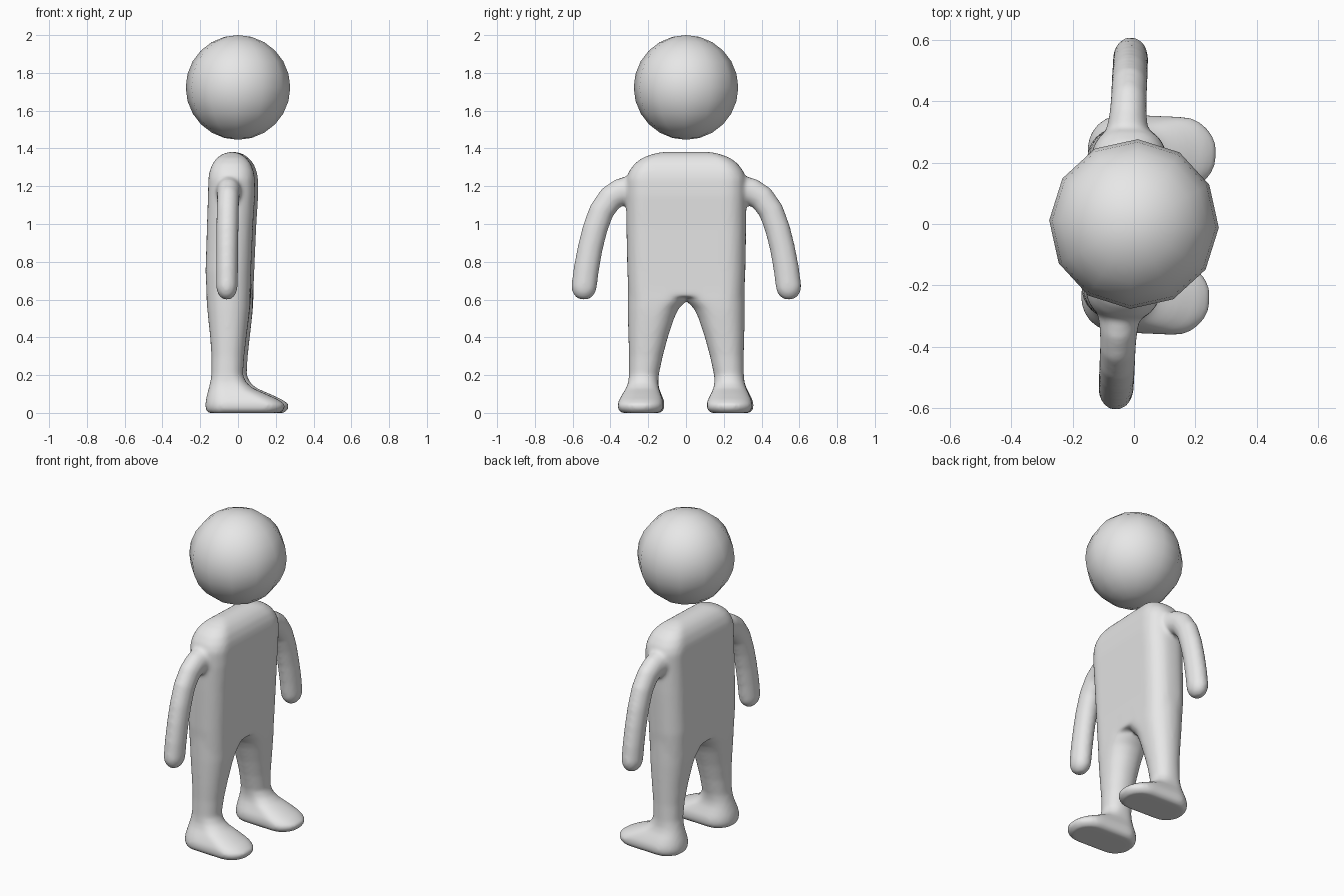
import bpy, bmesh, math
from mathutils import Vector

if "Cube" in bpy.data.objects:
    bpy.data.objects.remove(bpy.data.objects["Cube"])

TURN = math.radians(-2.5)  # whole figure is turned slightly about z

grey = bpy.data.materials.new("light grey")
grey.diffuse_color = (0.8, 0.8, 0.8, 1)
grey.use_nodes = True
grey.node_tree.nodes["Principled BSDF"].inputs["Base Color"].default_value = grey.diffuse_color


def stadium(x0, x1, y0, y1, z, k=0.95, n=7):
    """Horizontal rounded rectangle; k is corner radius over the shorter half side."""
    cx, cy, hx, hy = (x0 + x1) / 2, (y0 + y1) / 2, (x1 - x0) / 2, (y1 - y0) / 2
    r = min(hx, hy) * k
    pts = []
    for q, (sx, sy) in enumerate([(1, 1), (-1, 1), (-1, -1), (1, -1)]):
        for i in range(n):
            a = math.pi / 2 * (q + i / (n - 1))
            pts.append(Vector((cx + sx * (hx - r) + r * math.cos(a),
                               cy + sy * (hy - r) + r * math.sin(a), z)))
    return pts


def loft(bm, rings):
    """Skin a list of equal-length rings and cap both ends."""
    vs = [[bm.verts.new(p) for p in ring] for ring in rings]
    n = len(vs[0])
    for a, b in zip(vs, vs[1:]):
        for i in range(n):
            bm.faces.new((a[i], a[(i + 1) % n], b[(i + 1) % n], b[i]))
    bm.faces.new(vs[0][::-1])
    bm.faces.new(vs[-1])


def mirror_y(rings):
    return [[Vector((p.x, -p.y, p.z)) for p in ring] for ring in rings]


bm = bmesh.new()

# torso: z, back x, front x, half width
torso = [(0.615, -0.157, 0.072, 0.305), (0.75, -0.163, 0.077, 0.312),
         (1.0, -0.155, 0.088, 0.317), (1.15, -0.150, 0.098, 0.318),
         (1.24, -0.148, 0.097, 0.317), (1.28, -0.142, 0.090, 0.302),
         (1.32, -0.127, 0.074, 0.272), (1.35, -0.105, 0.050, 0.232),
         (1.37, -0.078, 0.022, 0.18), (1.381, -0.045, -0.01, 0.13)]
loft(bm, [stadium(x0, x1, -w, w, z, 0.85) for z, x0, x1, w in torso])

# legs and feet: z, back x, front x, inner y, outer y
leg = [(0.0, -0.150, 0.235, 0.135, 0.338), (0.02, -0.162, 0.256, 0.118, 0.354),
       (0.045, -0.163, 0.260, 0.115, 0.357), (0.07, -0.160, 0.225, 0.120, 0.350),
       (0.10, -0.153, 0.160, 0.133, 0.335), (0.13, -0.145, 0.090, 0.145, 0.318),
       (0.16, -0.138, 0.055, 0.150, 0.308), (0.20, -0.131, 0.036, 0.147, 0.304),
       (0.30, -0.131, 0.042, 0.125, 0.304), (0.40, -0.138, 0.053, 0.098, 0.307),
       (0.50, -0.149, 0.065, 0.065, 0.309), (0.55, -0.154, 0.070, 0.042, 0.310),
       (0.60, -0.158, 0.073, -0.005, 0.310), (0.70, -0.160, 0.074, -0.02, 0.310)]
leg_rings = [stadium(x0, x1, y0, y1, z) for z, x0, x1, y0, y1 in leg]
loft(bm, leg_rings)
loft(bm, mirror_y(leg_rings))

# arms: path y, z, radius in the bend plane, radius along x
arm = [(0.22, 1.185, 0.085, 0.08), (0.30, 1.178, 0.078, 0.07), (0.35, 1.168, 0.073, 0.062),
       (0.40, 1.138, 0.069, 0.059), (0.45, 1.068, 0.067, 0.059), (0.485, 0.97, 0.067, 0.059),
       (0.51, 0.87, 0.067, 0.058), (0.53, 0.76, 0.068, 0.058), (0.543, 0.66, 0.068, 0.057),
       (0.546, 0.63, 0.058, 0.048), (0.548, 0.61, 0.040, 0.033), (0.549, 0.600, 0.018, 0.015)]
arm_rings = []
for i, (y, z, rn, rx) in enumerate(arm):
    a, b = arm[max(i - 1, 0)], arm[min(i + 1, len(arm) - 1)]
    t = Vector((0, b[0] - a[0], b[1] - a[1])).normalized()
    nrm = Vector((0, -t.z, t.y))
    arm_rings.append([Vector((-0.035 + rx * math.cos(u), y, z)) + nrm * rn * math.sin(u)
                      for u in [j * math.tau / 20 for j in range(20)]])
loft(bm, arm_rings)
loft(bm, mirror_y(arm_rings))

# body: fuse the parts into one soft skin
bmesh.ops.recalc_face_normals(bm, faces=bm.faces)
me = bpy.data.meshes.new("body")
bm.to_mesh(me)
bm.free()
me.materials.append(grey)
body = bpy.data.objects.new("body", me)
bpy.context.collection.objects.link(body)
body.rotation_euler.z = TURN
fuse = body.modifiers.new("fuse", 'REMESH')
fuse.mode = 'VOXEL'
fuse.voxel_size = 0.011
fuse.use_smooth_shade = True
soft = body.modifiers.new("soften", 'SMOOTH')
soft.factor = 0.5
soft.iterations = 10

# head: floating twelve-sided ball
bpy.ops.mesh.primitive_uv_sphere_add(segments=12, ring_count=12, radius=0.277,
                                     location=(0, 0, 1.723), rotation=(0, 0, TURN))
head = bpy.context.object
head.name = "head"
head.data.materials.append(grey)
bpy.ops.object.shade_smooth()
